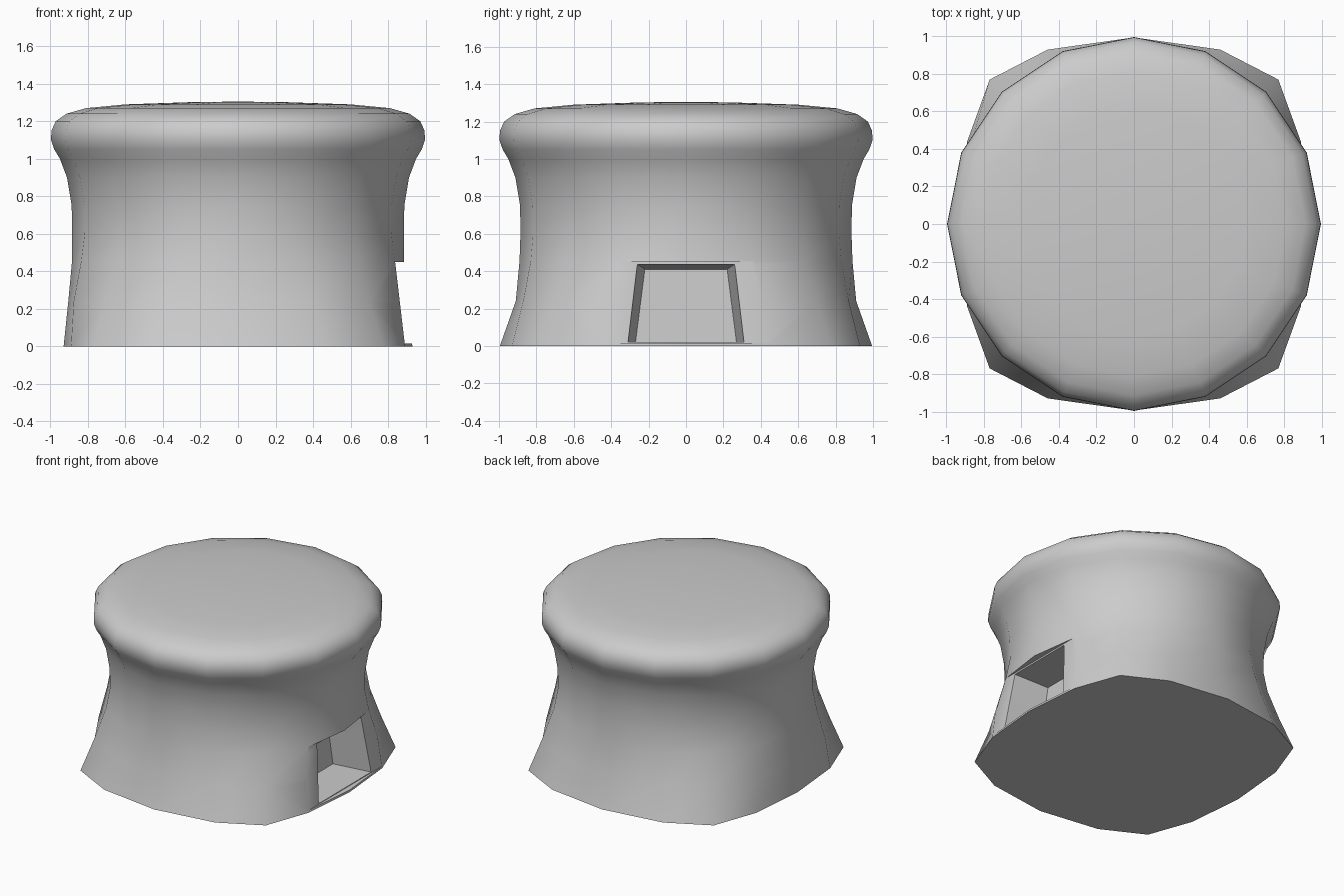
import bpy, bmesh, math

if "Cube" in bpy.data.objects:
    bpy.data.objects.remove(bpy.data.objects["Cube"])


def mesh_object(name, bm):
    bmesh.ops.recalc_face_normals(bm, faces=bm.faces)
    me = bpy.data.meshes.new(name)
    bm.to_mesh(me)
    bm.free()
    ob = bpy.data.objects.new(name, me)
    bpy.context.collection.objects.link(ob)
    return ob


def mirrored_ring(q):
    # quarter outline (from +x axis to +y axis) mirrored into a closed loop
    half = q + [(-x, y) for x, y in q[-2::-1]]
    return half + [(x, -y) for x, y in half[-2:0:-1]]


def round_ring(r):
    return [(r * math.cos(i * math.pi / 8), r * math.sin(i * math.pi / 8)) for i in range(16)]


def hull(name, points):
    bm = bmesh.new()
    for p in points:
        bm.verts.new(p)
    bmesh.ops.convex_hull(bm, input=bm.verts)
    return mesh_object(name, bm)


# Body: squarish flared foot blending into a round waist and domed cap
rings = [
    (0.0, mirrored_ring([(0.93, 0), (0.89, 0.44), (0.77, 0.77), (0.46, 0.93), (0, 0.995)])),
    (0.24, mirrored_ring([(0.905, 0), (0.876, 0.40), (0.70, 0.70), (0.40, 0.87), (0, 0.91)])),
    (0.455, mirrored_ring([(0.885, 0), (0.836, 0.36), (0.645, 0.645), (0.355, 0.83), (0, 0.89)])),
]
for z, r in [(0.6, 0.885), (0.75, 0.887), (0.9, 0.912), (1.0, 0.95), (1.05, 0.98),
             (1.1, 0.997), (1.15, 0.995), (1.2, 0.972), (1.24, 0.915), (1.27, 0.81),
             (1.29, 0.6), (1.302, 0.25)]:
    rings.append((z, round_ring(r)))

bm = bmesh.new()
loops = [[bm.verts.new((x, y, z)) for x, y in pts] for z, pts in rings]
for a, b in zip(loops, loops[1:]):
    for i in range(16):
        j = (i + 1) % 16
        bm.faces.new((a[i], a[j], b[j], b[i]))
bm.faces.new(loops[0][::-1])
tip = bm.verts.new((0, 0, 1.305))
for i in range(16):
    bm.faces.new((loops[-1][i], loops[-1][(i + 1) % 16], tip))
body = mesh_object("body", bm)

# Flat door surround on the right side, with overhanging lintel and thin sill
surround = hull("surround_cutter",
                [(x, y, z) for y in (-0.46, 0.46)
                 for x, z in [(0.889, 0.015), (0.877, 0.24), (0.838, 0.45), (1.2, 0.015), (1.2, 0.45)]])

# Tapered doorway recess
pts = []
for s in (-1, 1):
    for outer, inner in [((0.888, 0.31, 0.02), (0.60, 0.27, 0.02)),
                         ((0.842, 0.26, 0.437), (0.58, 0.22, 0.41))]:
        far = [o + 0.1 * (o - i) for o, i in zip(outer, inner)]
        pts += [(p[0], s * p[1], p[2]) for p in (inner, far)]
doorway = hull("doorway_cutter", pts)

bpy.context.view_layer.objects.active = body
for cutter in (surround, doorway):
    cutter.hide_render = True
    mod = body.modifiers.new(cutter.name, 'BOOLEAN')
    mod.operation = 'DIFFERENCE'
    mod.solver = 'EXACT'
    mod.object = cutter
    bpy.ops.object.modifier_apply(modifier=mod.name)
    bpy.data.objects.remove(cutter)

# Smooth sides, crisp door and base edges
bpy.ops.object.select_all(action='DESELECT')
body.select_set(True)
bpy.ops.object.shade_smooth_by_angle(angle=math.radians(48))
